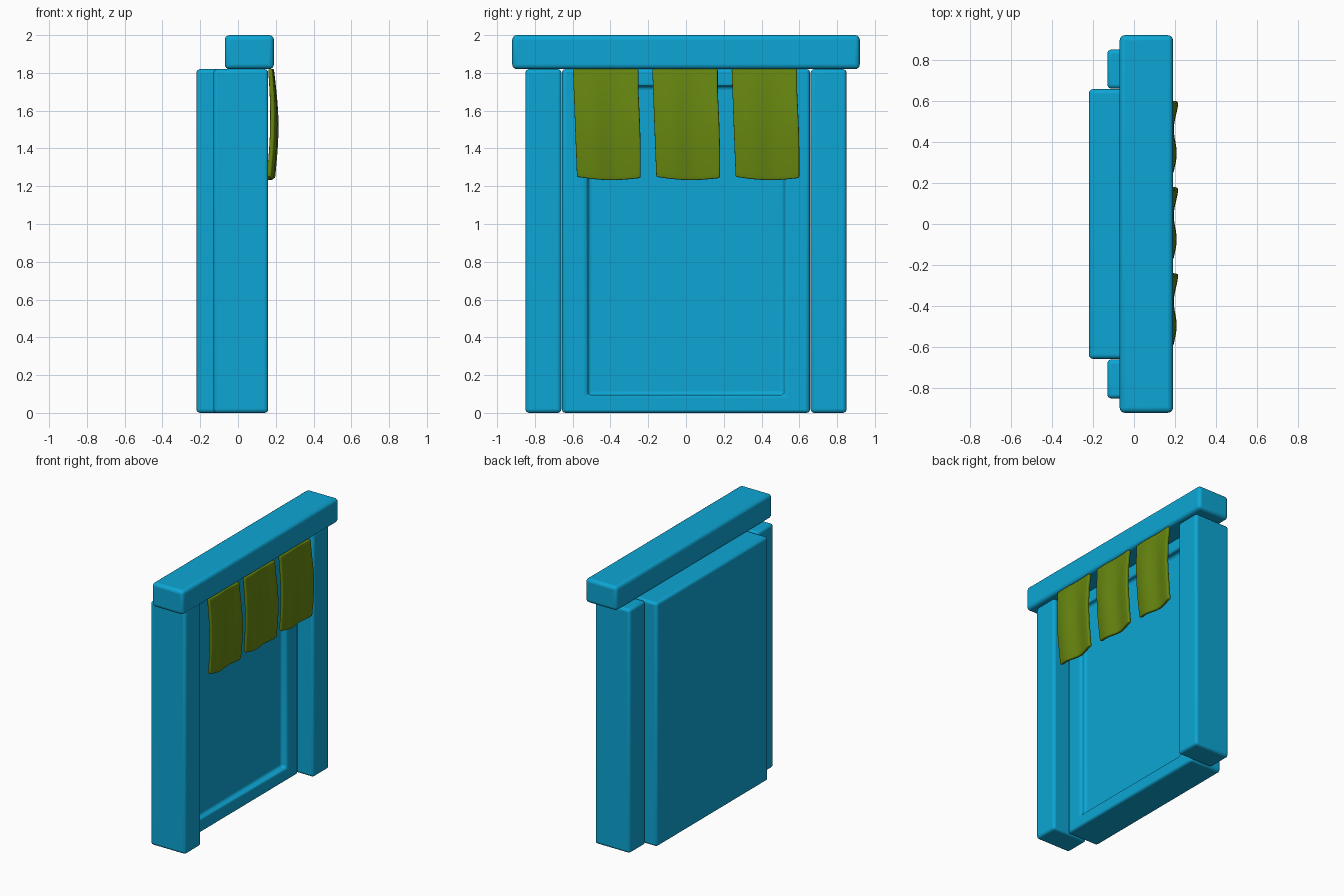
import bpy, bmesh
from math import sin, cos, pi, radians

if "Cube" in bpy.data.objects:
    bpy.data.objects.remove(bpy.data.objects["Cube"])


def material(name, color):
    m = bpy.data.materials.new(name)
    m.diffuse_color = color
    m.use_nodes = True
    m.node_tree.nodes["Principled BSDF"].inputs["Base Color"].default_value = m.diffuse_color
    return m


BLUE = material("blue_paint", (0.004, 0.38, 0.66, 1))
GREEN = material("green_cloth", (0.135, 0.242, 0.005, 1))


def finish(name, bm, mat):
    bmesh.ops.recalc_face_normals(bm, faces=bm.faces)
    me = bpy.data.meshes.new(name)
    bm.to_mesh(me)
    bm.free()
    me.materials.append(mat)
    ob = bpy.data.objects.new(name, me)
    bpy.context.collection.objects.link(ob)
    bpy.ops.object.select_all(action='DESELECT')
    ob.select_set(True)
    bpy.context.view_layer.objects.active = ob
    bpy.ops.object.shade_smooth_by_angle(angle=radians(40))
    return ob


def box_mesh(lo, hi):
    bm = bmesh.new()
    bmesh.ops.create_cube(bm, size=1)
    for v in bm.verts:
        v.co = [lo[i] if v.co[i] < 0 else hi[i] for i in range(3)]
    return bm


def soften(ob, width):
    b = ob.modifiers.new("rounded_edges", 'BEVEL')
    b.width, b.segments, b.limit_method = width, 4, 'ANGLE'


# Lintel across the top
soften(finish("lintel", box_mesh((-0.07, -0.92, 1.82), (0.19, 0.92, 2.0)), BLUE), 0.025)

# Side posts
for side, y0, y1 in (("left", -0.85, -0.66), ("right", 0.66, 0.85)):
    soften(finish(side + "_post", box_mesh((-0.13, y0, 0), (0.16, y1, 1.82)), BLUE), 0.02)

# Door panel with a recessed front
bm = box_mesh((-0.22, -0.657, 0), (0.04, 0.657, 1.82))
front = max(bm.faces, key=lambda f: f.calc_center_median().x)
bmesh.ops.inset_region(bm, faces=[front], thickness=0.1)
for v in front.verts:
    v.co.y = 0.52 if v.co.y > 0 else -0.52
    v.co.z = 1.73 if v.co.z > 0.9 else 0.095
floor = bmesh.ops.extrude_discrete_faces(bm, faces=[front])["faces"][0]
bmesh.ops.translate(bm, verts=floor.verts, vec=(-0.045, 0, 0))
soften(finish("door_panel", bm, BLUE), 0.02)


# Hanging cloth strips with soft vertical folds
def cloth(name, cy, nu=24, nv=20):
    bm = bmesh.new()
    grid = []
    for j in range(nv + 1):
        v = j / nv
        left = cy - 0.178 + 0.022 * v
        right = cy + 0.168 + 0.012 * sin(pi * max(0, v - 0.2) / 1.3)
        row = []
        for i in range(nu + 1):
            u = 2 * i / nu - 1
            fold = 0.009 * cos(2 * pi * (u - 1) / 1.5) + 0.005 * u
            x = 0.174 + 0.017 * sin(pi * v) - 0.003 * v + fold * (0.3 + 0.7 * min(1, 2 * v))
            z = 1.82 - v * (0.573 + 0.014 * cos(pi * u / 2) + 0.003 * u)
            row.append(bm.verts.new((x, left + (right - left) * i / nu, z)))
        grid.append(row)
    for a, b in zip(grid, grid[1:]):
        for i in range(nu):
            bm.faces.new((a[i], a[i + 1], b[i + 1], b[i]))
    ob = finish(name, bm, GREEN)
    s = ob.modifiers.new("thickness", 'SOLIDIFY')
    s.thickness, s.offset = 0.024, 0
    soften(ob, 0.008)
    ob.modifiers["rounded_edges"].angle_limit = radians(50)


for k, name in enumerate(("left", "middle", "right")):
    cloth(name + "_cloth", (k - 1) * 0.42)
